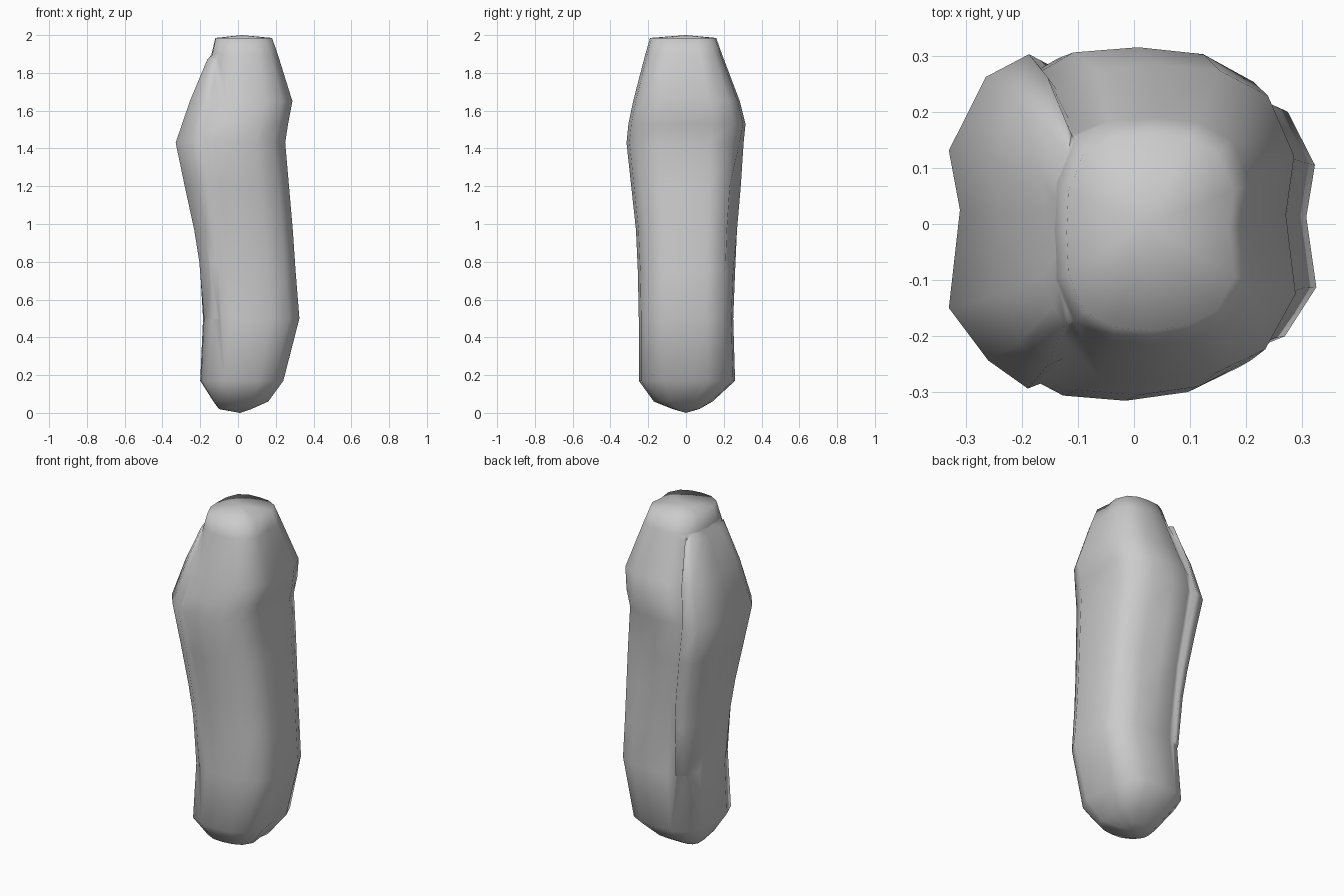
import bpy, bmesh

if "Cube" in bpy.data.objects:
    bpy.data.objects.remove(bpy.data.objects["Cube"])

# unit cross-sections, anticlockwise from above
BODY = [(.93, .05), (.99, .42), (.80, .80), (.45, .96), (0, 1), (-.45, .97), (-.80, .80),
        (-.98, .42), (-1, 0), (-.98, -.42), (-.80, -.80), (-.42, -.97), (0, -1), (.42, -.95),
        (.78, -.80), (1, -.45)]
# lobe: x = 0 at the inner side, -1 at the outer side
LOBE = [(0, -.60), (0, .70), (-.35, .97), (-.70, .84), (-1, .42), (-.91, .08),
        (-1, -.48), (-.68, -.78), (-.36, -.94), (0, -.84)]


def loft(name, section, rings, low, high, dents={}):
    """Skin scaled copies of a section; ring = z, x0, x scale, y0, y scale."""
    bm = bmesh.new()
    n = len(section)
    loops = []
    for z, x0, sx, y0, sy in rings:
        loop = []
        for i, (u, v) in enumerate(section):
            k = dents.get(z, 1) if i == 3 else 1
            loop.append(bm.verts.new((x0 + u * sx * k, y0 + v * sy * k, z)))
        loops.append(loop)
    for a, b in zip(loops, loops[1:]):
        for i in range(n):
            j = (i + 1) % n
            bm.faces.new((a[i], a[j], b[j], b[i]))
    for loop, tip in ((loops[0], low), (loops[-1], high)):
        t = bm.verts.new(tip)
        for i in range(n):
            bm.faces.new((loop[i], loop[(i + 1) % n], t))
    bmesh.ops.recalc_face_normals(bm, faces=bm.faces)
    me = bpy.data.meshes.new(name)
    bm.to_mesh(me)
    bm.free()
    ob = bpy.data.objects.new(name, me)
    bpy.context.collection.objects.link(ob)
    return ob


def span(z, xa, xb, ya, yb):
    return z, (xa + xb) / 2, (xb - xa) / 2, (ya + yb) / 2, (yb - ya) / 2


# main pillar with rounded foot, blunt top and a groove down the right rear
body = loft("pillar_body", BODY, [
    span(.02, -.10, .07, -.07, .07),
    span(.06, -.13, .16, -.17, .14),
    span(.17, -.20, .24, -.25, .26),
    span(.50, -.185, .325, -.25, .25),
    span(.75, -.20, .305, -.255, .26),
    span(.97, -.22, .29, -.265, .27),
    span(1.20, -.25, .27, -.29, .29),
    span(1.43, -.28, .25, -.315, .305),
    span(1.53, -.25, .265, -.305, .315),
    span(1.65, -.205, .288, -.28, .285),
    span(1.90, -.14, .21, -.215, .19),
    span(1.985, -.12, .18, -.19, .16),
], (.01, 0, 0), (.02, 0, 2), {.97: .89, 1.20: .88, 1.43: .97})

# bulging fold down the left side
lobe = loft("side_lobe", LOBE, [
    (.50, -.05, .13, 0, .24),
    (.80, -.05, .155, 0, .26),
    (.97, -.06, .172, 0, .275),
    (1.20, -.08, .202, 0, .292),
    (1.43, -.11, .22, 0, .312),
    (1.65, -.10, .155, 0, .27),
    (1.87, -.10, .063, 0, .19),
], (-.10, 0, .25), (-.11, 0, 1.93))
lobe.hide_render = True

# merge the fold into the pillar
m = body.modifiers.new("merge", 'BOOLEAN')
m.operation, m.solver, m.object = 'UNION', 'EXACT', lobe
bpy.context.view_layer.objects.active = body
body.select_set(True)
bpy.ops.object.modifier_apply(modifier=m.name)
bpy.data.objects.remove(lobe)
bpy.ops.object.shade_smooth_by_angle(angle=1.6)
